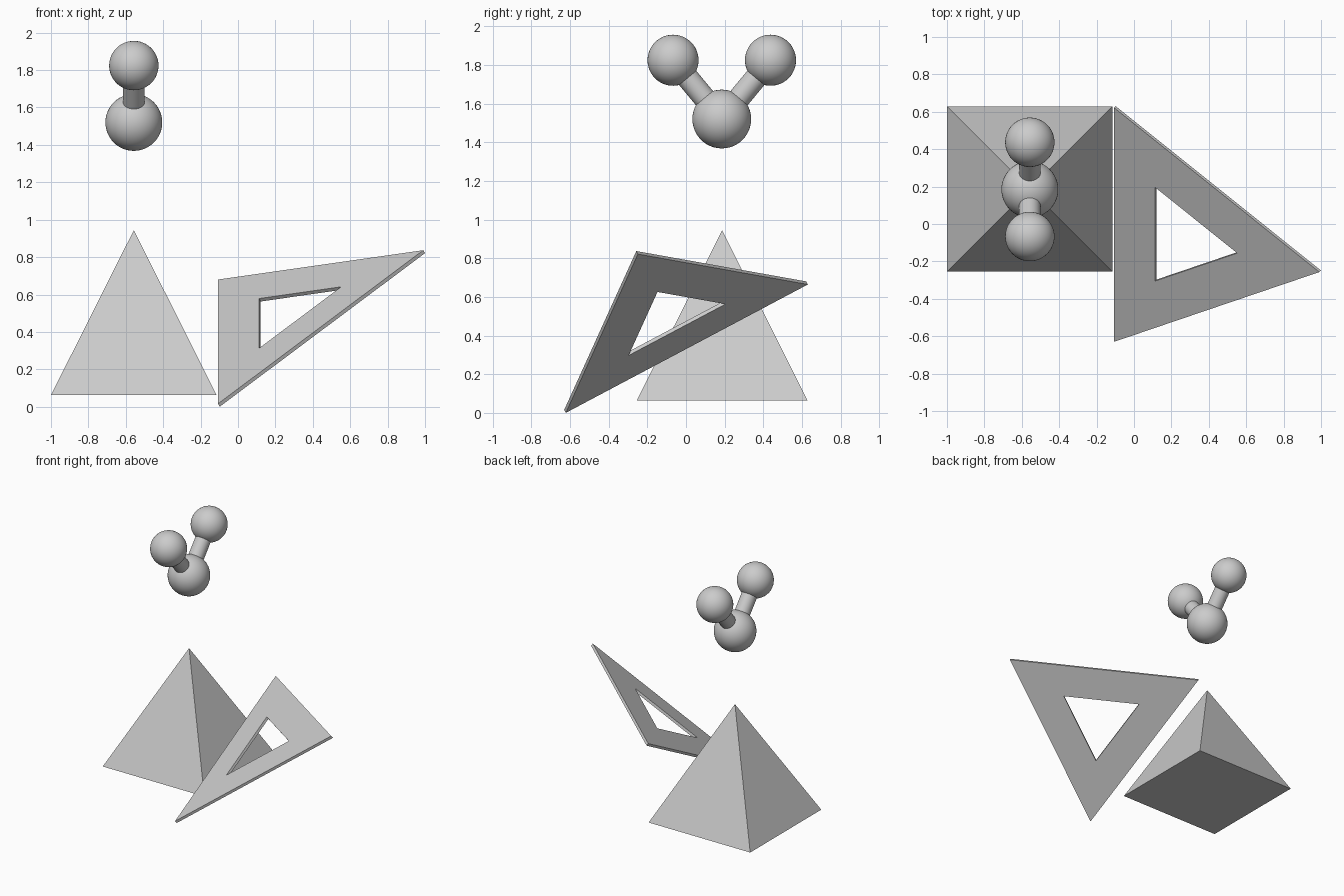
import bpy, bmesh, math
from mathutils import Vector

if "Cube" in bpy.data.objects:
    bpy.data.objects.remove(bpy.data.objects["Cube"])


def mesh_object(name, verts, faces):
    mesh = bpy.data.meshes.new(name)
    mesh.from_pydata(verts, [], faces)
    bm = bmesh.new()
    bm.from_mesh(mesh)
    bmesh.ops.recalc_face_normals(bm, faces=bm.faces)
    bm.to_mesh(mesh)
    bm.free()
    obj = bpy.data.objects.new(name, mesh)
    bpy.context.collection.objects.link(obj)
    return obj


def ball(name, center, radius):
    bpy.ops.mesh.primitive_uv_sphere_add(segments=48, ring_count=24,
                                         radius=radius, location=center)
    bpy.context.object.name = name
    bpy.ops.object.shade_smooth()


def rod(name, a, b, radius):
    d = b - a
    bpy.ops.mesh.primitive_cylinder_add(vertices=32, radius=radius, depth=d.length,
                                        location=(a + b) / 2)
    obj = bpy.context.object
    obj.name = name
    obj.rotation_euler = d.to_track_quat('Z', 'Y').to_euler()
    bpy.ops.object.shade_smooth_by_angle(angle=math.radians(40))


# Square pyramid
cx, cy, half = -0.557, 0.187, 0.442
base = [(cx + sx * half, cy + sy * half, 0.064)
        for sx, sy in ((-1, -1), (1, -1), (1, 1), (-1, 1))]
mesh_object("pyramid", base + [(cx, cy, 0.944)],
            [(0, 1, 2, 3)] + [(i, (i + 1) % 4, 4) for i in range(4)])

# Molecule: a large ball joined to two small ones
core = Vector((cx, cy - 0.002, 1.52))
ball("large_ball", core, 0.152)
for side, label in ((-1, "front"), (1, "back")):
    tip = core + Vector((0, side * 0.252, 0.304))
    ball(label + "_small_ball", tip, 0.132)
    rod(label + "_bond", core, tip, 0.0575)

# Tilted equilateral frame: outer and inner triangles on two parallel planes
outer = [Vector((-0.107, -0.63, 0.016)), Vector((-0.107, 0.622, 0.68)),
         Vector((0.991, -0.257, 0.837))]
mid = sum(outer, Vector()) / 3
inner = [mid + (p - mid) * 0.4 for p in outer]
down = (outer[1] - outer[0]).cross(outer[2] - outer[0]).normalized() * 0.02
top = outer + inner
faces = []
for i in range(3):
    j = (i + 1) % 3
    faces += [(i, j, j + 3, i + 3), (i + 6, j + 6, j + 9, i + 9),
              (i, j, j + 6, i + 6), (i + 3, j + 3, j + 9, i + 9)]
mesh_object("triangle_frame", top + [p + down for p in top], faces)
